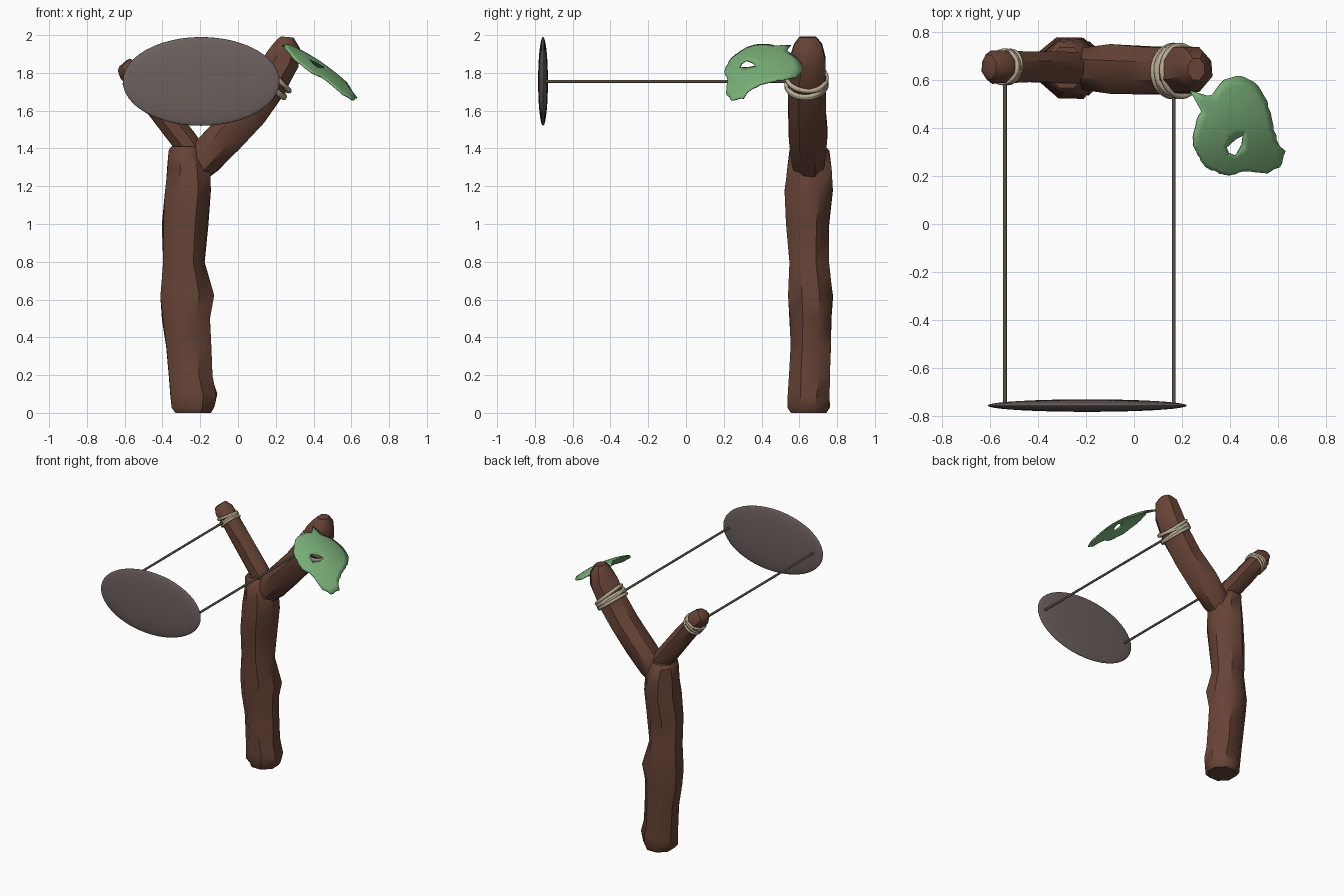
import bpy, bmesh, math, random
from mathutils import Vector, Euler

if "Cube" in bpy.data.objects:
    bpy.data.objects.remove(bpy.data.objects["Cube"])

random.seed(4)


def material(name, rgb):
    m = bpy.data.materials.new(name)
    m.diffuse_color = (*rgb, 1)
    m.use_nodes = True
    m.node_tree.nodes["Principled BSDF"].inputs["Base Color"].default_value = m.diffuse_color
    return m


BARK = material("bark brown", (0.135, 0.056, 0.037))
PAD = material("pad grey", (0.150, 0.118, 0.112))
LEAF = material("leaf green", (0.195, 0.430, 0.190))
TWINE = material("twine beige", (0.480, 0.410, 0.295))
CORD = material("cord grey", (0.105, 0.088, 0.070))


def finish(bm, name, mat, angle):
    bmesh.ops.recalc_face_normals(bm, faces=bm.faces)
    me = bpy.data.meshes.new(name)
    bm.to_mesh(me)
    bm.free()
    me.materials.append(mat)
    ob = bpy.data.objects.new(name, me)
    bpy.context.collection.objects.link(ob)
    smooth(ob, angle)
    return ob


def smooth(ob, angle):
    bpy.ops.object.select_all(action='DESELECT')
    bpy.context.view_layer.objects.active = ob
    ob.select_set(True)
    bpy.ops.object.shade_smooth_by_angle(angle=math.radians(angle))


def limb(name, stations, upright=False, sides=8, jitter=0.005):
    """Faceted limb through (x, y, z, half width, half depth) stations."""
    bm = bmesh.new()
    pts = [Vector(s[:3]) for s in stations]
    rings = []
    for i, (x, y, z, a, b) in enumerate(stations):
        t = pts[min(i + 1, len(pts) - 1)] - pts[max(i - 1, 0)]
        if upright:
            t = Vector((0, 0, 1))
        u = Vector((0, 1, 0)).cross(t).normalized()
        ring = []
        for k in range(sides):
            ang = math.tau * (k + 0.5) / sides
            p = pts[i] + (u * a * math.cos(ang) + Vector((0, b * math.sin(ang), 0))) * 1.07
            if 0 < i < len(stations) - 1:
                p += Vector([random.uniform(-jitter, jitter) for _ in range(3)])
            ring.append(bm.verts.new(p))
        rings.append(ring)
    for r, s in zip(rings, rings[1:]):
        for k in range(sides):
            n = (k + 1) % sides
            bm.faces.new((r[k], r[n], s[n], s[k]))
    bm.faces.new(rings[0])
    bm.faces.new(rings[-1])
    return finish(bm, name, BARK, 42)


# Forked stick: handle and two prongs
limb("handle", [
    (-0.237, 0.65, 0.00, 0.095, 0.095), (-0.237, 0.65, 0.03, 0.113, 0.112),
    (-0.238, 0.65, 0.10, 0.126, 0.112), (-0.250, 0.655, 0.20, 0.115, 0.108),
    (-0.262, 0.66, 0.35, 0.118, 0.104), (-0.273, 0.66, 0.50, 0.127, 0.112),
    (-0.268, 0.66, 0.62, 0.142, 0.120), (-0.287, 0.648, 0.80, 0.112, 0.106),
    (-0.280, 0.643, 1.00, 0.120, 0.112), (-0.262, 0.650, 1.18, 0.120, 0.128),
    (-0.262, 0.655, 1.29, 0.112, 0.118), (-0.280, 0.652, 1.39, 0.090, 0.105),
    (-0.280, 0.652, 1.41, 0.075, 0.085)], upright=True)
limb("right_prong", [
    (-0.235, 0.65, 1.27, 0.070, 0.070), (-0.180, 0.65, 1.345, 0.098, 0.090),
    (-0.070, 0.645, 1.46, 0.098, 0.102), (0.060, 0.64, 1.60, 0.098, 0.102),
    (0.170, 0.64, 1.745, 0.097, 0.098), (0.235, 0.645, 1.87, 0.092, 0.092),
    (0.256, 0.645, 1.945, 0.070, 0.080), (0.260, 0.645, 1.99, 0.035, 0.045)])
limb("left_prong", [
    (-0.225, 0.65, 1.37, 0.055, 0.060), (-0.275, 0.65, 1.43, 0.068, 0.068),
    (-0.430, 0.655, 1.63, 0.066, 0.064), (-0.530, 0.655, 1.76, 0.062, 0.066),
    (-0.575, 0.655, 1.815, 0.062, 0.070), (-0.604, 0.655, 1.843, 0.042, 0.050),
    (-0.610, 0.655, 1.85, 0.025, 0.030)], jitter=0.003)


# Twine bindings around each prong
def binding(name, centre, direction, major, minor, step):
    d = Vector(direction).normalized()
    base = d.to_track_quat('Z', 'Y')
    for i in range(-1, 3):
        tilt = Euler((random.uniform(-.13, .13), random.uniform(-.13, .13), 0))
        bpy.ops.mesh.primitive_torus_add(
            major_segments=28, minor_segments=8, major_radius=major, minor_radius=minor,
            location=Vector(centre) + d * step * (i - 0.5),
            rotation=(base @ tilt.to_quaternion()).to_euler())
        ob = bpy.context.object
        ob.name = f"{name}_{i + 2}"
        ob.data.materials.append(TWINE)
        smooth(ob, 60)


binding("right_binding", (0.178, 0.638, 1.755), (0.47, 0, 0.62), 0.106, 0.012, 0.018)
binding("left_binding", (-0.532, 0.655, 1.762), (-0.6, 0, 0.78), 0.068, 0.009, 0.014)

# Cords from the prongs to the pad
for side, x in (("left", -0.538), ("right", 0.166)):
    bpy.ops.mesh.primitive_cylinder_add(
        vertices=10, radius=0.008, depth=1.36, location=(x, -0.07, 1.755),
        rotation=(math.pi / 2, 0, 0))
    bpy.context.object.name = side + "_cord"
    bpy.context.object.data.materials.append(CORD)
    smooth(bpy.context.object, 50)

# Flattened oval pad
bpy.ops.mesh.primitive_uv_sphere_add(
    segments=48, ring_count=24, radius=1, location=(-0.195, -0.757, 1.755),
    rotation=(math.pi / 2, 0, 0))
pad = bpy.context.object
pad.name = "pad"
pad.scale = (0.415, 0.235, 0.026)
pad.data.materials.append(PAD)
smooth(pad, 60)

# Drooping leaf with a ragged edge and a hole
outline = [(.235, .555), (.32, .53), (.37, .60), (.44, .62), (.51, .585), (.56, .50),
           (.58, .41), (.60, .33), (.635, .305), (.61, .24), (.56, .21), (.46, .22),
           (.38, .20), (.29, .24), (.24, .33), (.26, .435), (.295, .51)]
hole = [(.385, .32), (.425, .355), (.455, .37), (.45, .33), (.425, .285), (.395, .295)]


def edge_hit(poly, c, ang):
    """Farthest crossing of a ray from c with a closed outline."""
    d = Vector((math.cos(ang), math.sin(ang)))
    best = 0.02
    for p, q in zip(poly, poly[1:] + poly[:1]):
        p, e = Vector(p) - c, Vector(q) - Vector(p)
        den = d.cross(e)
        if abs(den) > 1e-9 and -1e-6 <= p.cross(d) / den <= 1 + 1e-6:
            best = max(best, p.cross(e) / den)
    return c + d * best


bm = bmesh.new()
centre = Vector((0.422, 0.326))
tip = Vector(outline[0]) - centre
start = math.atan2(tip.y, tip.x)
N, R = 72, 6
rings = [[] for _ in range(R + 1)]
for k in range(N):
    ang = start + math.tau * k / N
    inner, outer = edge_hit(hole, centre, ang), edge_hit(outline, centre, ang)
    if k and outer.y < 0.5:
        outer = centre + (outer - centre) * random.uniform(0.965, 1.01)
    for r in range(R + 1):
        p = inner.lerp(outer, r / R)
        s = p.x - 0.25
        z = 1.955 - 0.38 * s - 0.8 * s * s - 1.4 * (p.y - 0.45) ** 2
        rings[r].append(bm.verts.new((p.x, p.y, z)))
for a, b in zip(rings, rings[1:]):
    for k in range(N):
        n = (k + 1) % N
        bm.faces.new((a[k], b[k], b[n], a[n]))
leaf = finish(bm, "leaf", LEAF, 50)
mod = leaf.modifiers.new("thickness", 'SOLIDIFY')
mod.thickness = 0.008
mod.offset = 0
